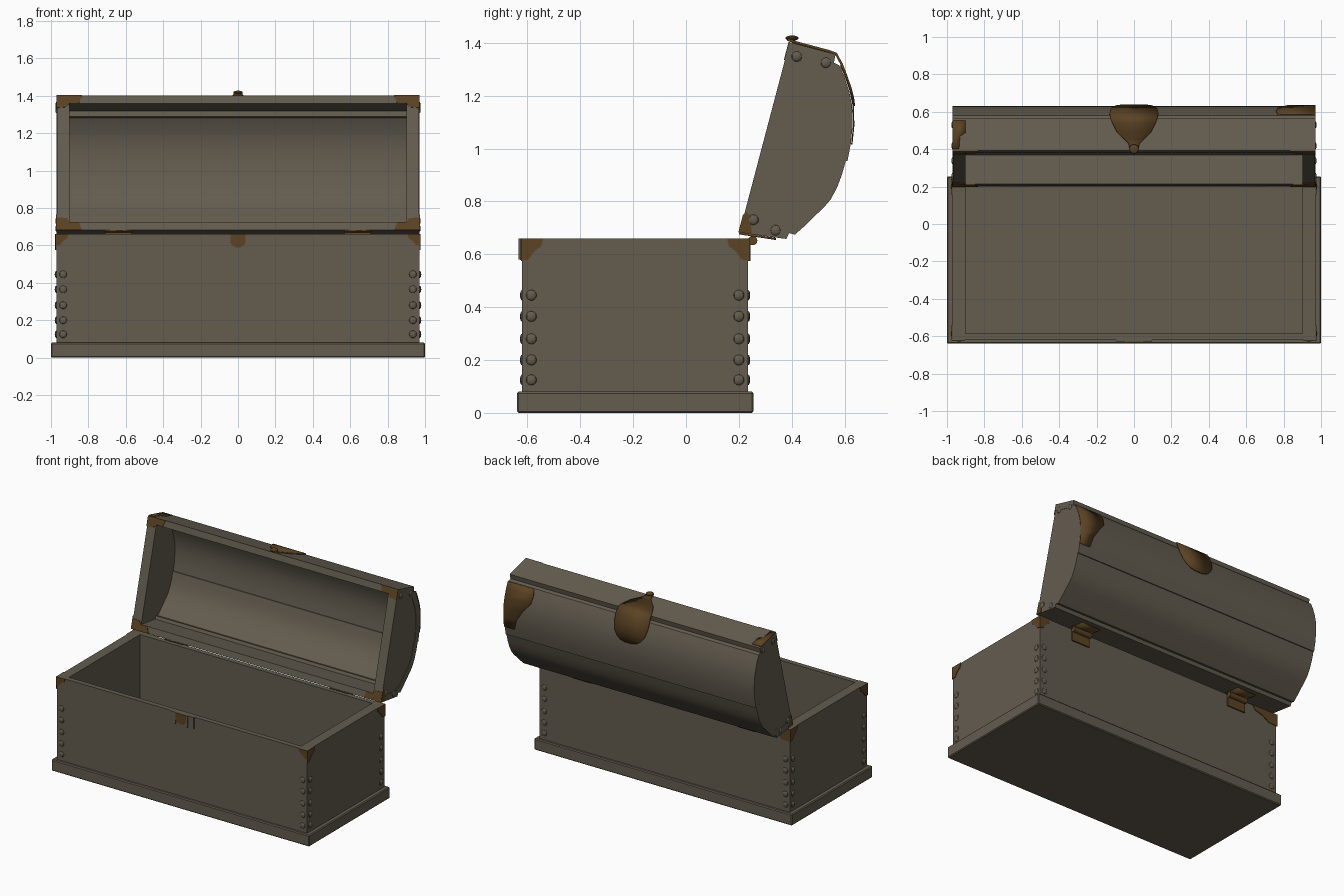
import bpy
import bmesh
import math
from mathutils import Matrix, Vector

if "Cube" in bpy.data.objects:
    bpy.data.objects.remove(bpy.data.objects["Cube"], do_unlink=True)


def material(name, rgb):
    mat = bpy.data.materials.new(name)
    mat.use_nodes = True
    mat.diffuse_color = (*rgb, 1)
    bsdf = mat.node_tree.nodes["Principled BSDF"]
    bsdf.inputs["Base Color"].default_value = (*rgb, 1)
    bsdf.inputs["Roughness"].default_value = 0.8
    return mat


WOOD = material("grey brown wood", (0.125, 0.107, 0.078))
BRASS = material("aged brown metal", (0.105, 0.056, 0.017))


def finish(name, bm, mat, smooth=True):
    bmesh.ops.recalc_face_normals(bm, faces=bm.faces)
    mesh = bpy.data.meshes.new(name)
    bm.to_mesh(mesh)
    bm.free()
    mesh.materials.append(mat)
    obj = bpy.data.objects.new(name, mesh)
    bpy.context.scene.collection.objects.link(obj)
    if smooth:
        bpy.ops.object.select_all(action="DESELECT")
        obj.select_set(True)
        bpy.context.view_layer.objects.active = obj
        bpy.ops.object.shade_smooth_by_angle(angle=math.radians(30))
    return obj


def lid_point(x, u, d):
    """Open lid: u runs along the opening, d is depth behind it."""
    return Vector((x, 0.202 + 0.255 * u + 0.967 * d, 0.682 + 0.967 * u - 0.255 * d))


def prism(name, outline, place, h0, h1, mat):
    bm = bmesh.new()
    low = [bm.verts.new(place(a, b, h0)) for a, b in outline]
    high = [bm.verts.new(place(a, b, h1)) for a, b in outline]
    bm.faces.new(low)
    bm.faces.new(high)
    n = len(outline)
    for i in range(n):
        j = (i + 1) % n
        bm.faces.new((low[i], low[j], high[j], high[i]))
    return finish(name, bm, mat)


def box(name, lo, hi, mat, bevel=0):
    bm = bmesh.new()
    lo, hi = Vector(lo), Vector(hi)
    bmesh.ops.create_cube(bm, size=1, matrix=Matrix.Translation((lo + hi) / 2)
                          @ Matrix.Diagonal((*(hi - lo), 1)))
    obj = finish(name, bm, mat, False)
    if bevel:
        mod = obj.modifiers.new("soft edges", "BEVEL")
        mod.width = bevel
    return obj


def strip(name, rows, mat, thickness):
    """Bent plate on the lid, each row is (u, d, x0, x1)."""
    bm = bmesh.new()
    pairs = [[bm.verts.new(lid_point(x, u, d)) for x in (x0, x1)] for u, d, x0, x1 in rows]
    for (a, b), (c, e) in zip(pairs, pairs[1:]):
        bm.faces.new((a, b, e, c))
    obj = finish(name, bm, mat)
    mod = obj.modifiers.new("thickness", "SOLIDIFY")
    mod.thickness = thickness
    mod.offset = 0
    return obj


# Plinth and hollow chest body
box("plinth", (-1, -0.64, 0), (1, 0.255, 0.08), WOOD, 0.006)
bm = bmesh.new()
bmesh.ops.create_cube(bm, size=1, matrix=Matrix.Translation((0, -0.1925, 0.365))
                      @ Matrix.Diagonal((1.94, 0.855, 0.59, 1)))
top = max(bm.faces, key=lambda f: f.calc_center_median().z)
bmesh.ops.inset_region(bm, faces=[top], thickness=0.05)
for v in top.verts:
    v.co.x = math.copysign(0.9, v.co.x)
well = bmesh.ops.extrude_face_region(bm, geom=[top])
bmesh.ops.translate(bm, vec=(0, 0, -0.56),
                    verts=[g for g in well["geom"] if isinstance(g, bmesh.types.BMVert)])
bmesh.ops.delete(bm, geom=[top], context="FACES_ONLY")
finish("chest_body", bm, WOOD, False)

# Barrel lid shell with moulded rim, and two end panels
outer = [(0, 0), (0.022, 0.178), (0.046, 0.182), (0.046, 0.205), (0.085, 0.231),
         (0.131, 0.258), (0.17, 0.283), (0.209, 0.302), (0.26, 0.314), (0.31, 0.319),
         (0.365, 0.32), (0.367, 0.326), (0.43, 0.322), (0.5, 0.311), (0.573, 0.29),
         (0.625, 0.264), (0.674, 0.232), (0.708, 0.204), (0.712, 0.182), (0.745, 0.18),
         (0.745, 0)]


def shrink(points, su, sd):
    return [(0.37 + (u - 0.37) * su, d * sd) for u, d in points]


prism("lid_shell", outer + shrink(outer, 0.88, 0.87)[::-1],
      lambda u, d, x: lid_point(x, u, d), -0.97, 0.97, WOOD)
for side, word in ((1, "left"), (-1, "right")):
    prism("lid_end_" + word, shrink(outer, 0.99, 0.985),
          lambda u, d, x: lid_point(side * x, u, d), 0.9, 0.967, WOOD)

# Rivets beside every vertical edge, and on the lid ends
bm = bmesh.new()


def rivet(centre, scale):
    bmesh.ops.create_uvsphere(bm, u_segments=12, v_segments=8, radius=0.02,
                              matrix=Matrix.Translation(centre) @ Matrix.Diagonal((*scale, 1)))


for side in (-1, 1):
    for z in (0.125, 0.2, 0.28, 0.365, 0.445):
        for y, edge in ((-0.62, -0.585), (0.235, 0.2)):
            rivet((side * 0.97, edge, z), (0.5, 1, 1))
            rivet((side * 0.935, y, z), (1, 0.4, 1))
    for u, d in ((0.7, 0.04), (0.705, 0.153), (0.06, 0.039), (0.043, 0.13)):
        rivet(lid_point(side * 0.967, u, d), (0.5, 1, 1))
finish("rivets", bm, WOOD)

# Ragged metal corners on the body: a runs inward from the edge, b downward
corner = [(-0.004, 0), (0.08, 0), (0.072, 0.03), (0.045, 0.05), (0.025, 0.08), (-0.004, 0.085)]
small = [(a * 0.8, b * 0.72) for a, b in corner]
for side, word in ((1, "left"), (-1, "right")):
    prism("corner_end_front_" + word, corner,
          lambda a, b, h: (side * (0.97 + h), -0.62 + a, 0.66 - b), 0, 0.005, BRASS)
    prism("corner_end_back_" + word, corner,
          lambda a, b, h: (side * (0.97 + h), 0.235 - a, 0.66 - b), 0, 0.005, BRASS)
    prism("corner_front_" + word, small,
          lambda a, b, h: (side * (0.97 - a), -0.62 - h, 0.66 - b), 0, 0.005, BRASS)
    stretch = 1 if side > 0 else 2.4
    prism("corner_back_" + word, corner,
          lambda a, b, h: (side * (0.97 - a * stretch), 0.235 + h, 0.66 - b), 0, 0.005, BRASS)

    # Metal corners on the lid opening and lower lid ends
    ell = [(0, 0), (0.135, 0), (0.12, 0.042), (0.068, 0.044), (0.055, 0.065), (0, 0.07)]
    for u0, sign, place in ((0.745, -1, "upper"), (0, 1, "lower")):
        prism("lid_corner_" + place + "_" + word, ell,
              lambda a, b, h: lid_point(side * (0.97 - a), u0 + sign * b, -h), 0, 0.004, BRASS)
    prism("lid_end_corner_" + word, [(0, 0), (0.085, 0), (0.07, 0.025), (0.01, 0.045)],
          lambda u, d, h: lid_point(side * (0.966 + h), u, d), 0, 0.006, BRASS)

    # Hinges: body leaf, lid leaf and knuckle
    x0, x1 = sorted((side * 0.57, side * 0.71))
    box("hinge_leaf_" + word, (x0, 0.235, 0.575), (x1, 0.244, 0.655), BRASS)
    strip("hinge_lid_leaf_" + word, [(-0.003, 0.0, x0, x1), (0.012, 0.14, x0, x1)], BRASS, 0.008)
    bm = bmesh.new()
    bmesh.ops.create_cone(bm, cap_ends=True, segments=14, radius1=0.018, radius2=0.018,
                          depth=0.14, matrix=Matrix.Translation((side * 0.64, 0.252, 0.652))
                          @ Matrix.Rotation(math.pi / 2, 4, "Y"))
    finish("hinge_knuckle_" + word, bm, BRASS)

# Worn metal patches on the lid back and rim
patch_edge = [0.77, 0.76, 0.77, 0.82, 0.87, 0.89, 0.9]
patch_path = [p for p in outer if 0.4 < p[0] < 0.71 and p[1] > 0.2][::-1]
strip("lid_back_patch", [(u + 0.001, d + 0.004, x, 0.971)
                         for (u, d), x in zip(patch_path, patch_edge)], BRASS, 0.005)
strip("lid_rim_patch", [(0.747, 0.01, -0.97, -0.935), (0.747, 0.08, -0.97, -0.93),
                        (0.747, 0.1, -0.97, -0.9), (0.747, 0.165, -0.97, -0.9)], BRASS, 0.005)

# Latch: shield plate wrapped over the rim, with tongue and knob
latch = [(0.752, -0.01, 0.02), (0.75, 0.04, 0.03), (0.75, 0.06, 0.05), (0.75, 0.1, 0.09),
         (0.75, 0.15, 0.115), (0.748, 0.18, 0.125), (0.714, 0.212, 0.13), (0.675, 0.24, 0.128),
         (0.63, 0.27, 0.115), (0.6, 0.286, 0.09), (0.583, 0.293, 0.065), (0.574, 0.297, 0.03)]
strip("latch_plate", [(u, d, -w, w) for u, d, w in latch], BRASS, 0.009)
bm = bmesh.new()
bmesh.ops.create_uvsphere(bm, u_segments=16, v_segments=8, radius=0.025,
                          matrix=Matrix.Translation(lid_point(0, 0.762, 0.005))
                          @ Matrix.Diagonal((1, 1, 0.4, 1)))
finish("latch_knob", bm, BRASS)

# Lock: back plate, side straps and metal keeper
box("lock_plate", (-0.095, -0.627, 0.578), (0.095, -0.62, 0.66), WOOD)
for x in (-0.045, 0.045):
    box("lock_strap", (x - 0.005, -0.633, 0.58), (x + 0.005, -0.627, 0.66), WOOD)
prism("lock_keeper", [(-0.04, 0.66), (0.04, 0.66), (0.04, 0.61), (0.015, 0.59),
                      (-0.015, 0.59), (-0.04, 0.61)],
      lambda x, z, h: (x, -0.626 - h, z), 0, 0.008, BRASS)
